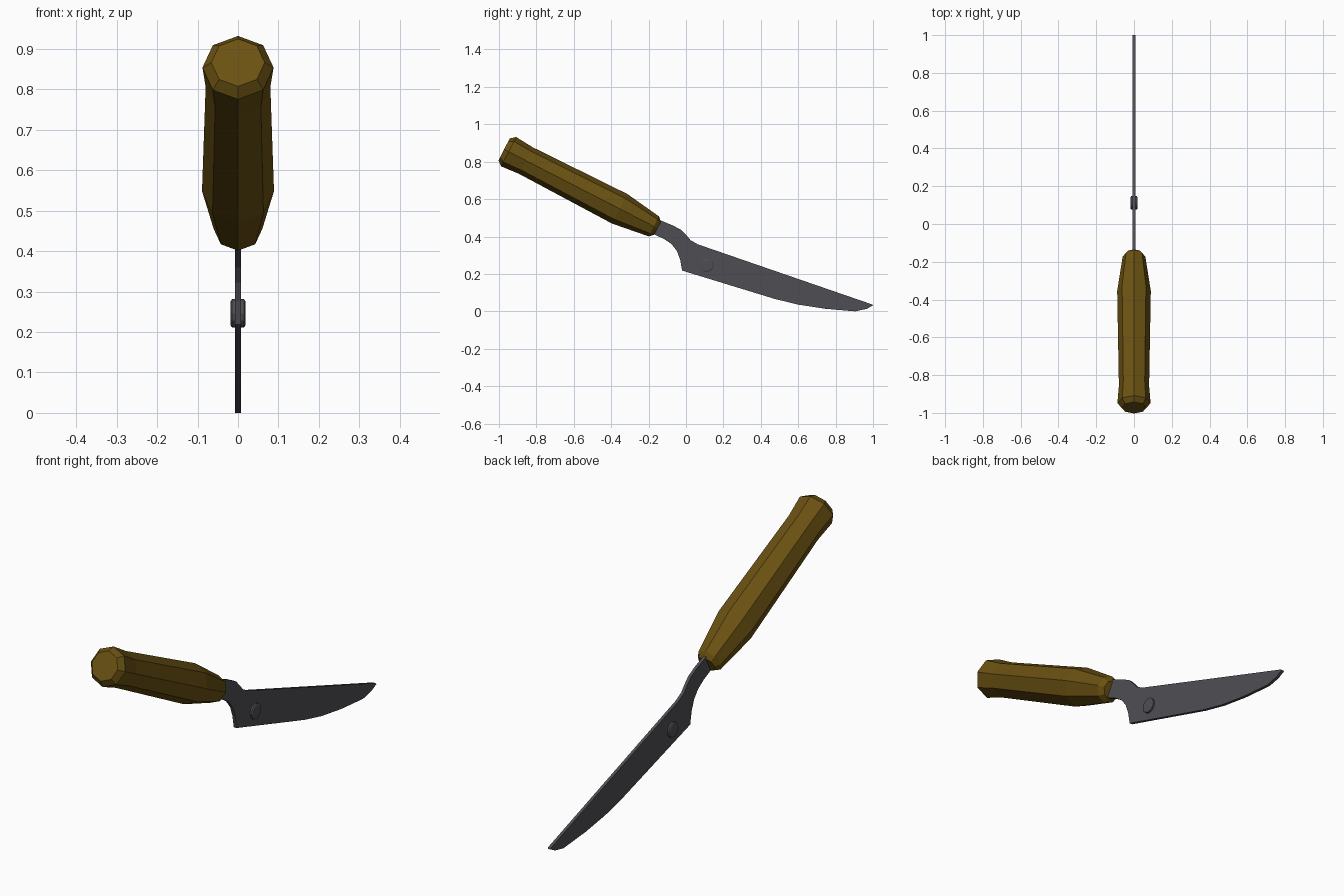
import bpy, bmesh, math
from mathutils import Vector

if "Cube" in bpy.data.objects:
    bpy.data.objects.remove(bpy.data.objects["Cube"])


def material(name, rgb):
    m = bpy.data.materials.new(name)
    m.diffuse_color = (*rgb, 1)
    m.use_nodes = True
    m.node_tree.nodes["Principled BSDF"].inputs["Base Color"].default_value = m.diffuse_color
    return m


def finish(bm, name, mat):
    bmesh.ops.recalc_face_normals(bm, faces=bm.faces)
    me = bpy.data.meshes.new(name)
    bm.to_mesh(me)
    bm.free()
    me.materials.append(mat)
    ob = bpy.data.objects.new(name, me)
    bpy.context.collection.objects.link(ob)
    return ob


def lathe(name, start, axis, side, profile, sides, mat):
    """Stack polygon rings of (distance, radius) along an axis."""
    bm = bmesh.new()
    start, axis, side = Vector(start), Vector(axis).normalized(), Vector(side).normalized()
    other = axis.cross(side)
    rings = []
    for s, r in profile:
        angles = [2 * math.pi * i / sides for i in range(sides)]
        rings.append([bm.verts.new(start + axis * s + r * (side * math.cos(a) + other * math.sin(a)))
                      for a in angles])
    for a, b in zip(rings, rings[1:]):
        for i in range(sides):
            j = (i + 1) % sides
            bm.faces.new((a[i], a[j], b[j], b[i]))
    bm.faces.new(rings[0])
    bm.faces.new(rings[-1])
    return finish(bm, name, mat)


wood = material("brown wood", (0.145, 0.083, 0.006))
steel = material("dark steel", (0.078, 0.076, 0.088))

# Octagonal handle, tilted down toward the blade
lathe("handle", (0, -0.9725, 0.866), (0, 0.889, -0.457), (1, 0, 0),
      [(0, 0.066), (0.027, 0.088), (0.13, 0.080), (0.695, 0.089), (0.90, 0.060), (0.922, 0.040)],
      8, wood)

# Flat blade with curved neck, running into the handle
outline = [(-0.20, 0.51), (-0.123, 0.481), (-0.07, 0.459), (-0.025, 0.435), (0.003, 0.406),
           (0.025, 0.38), (0.064, 0.358), (0.995, 0.037), (1.0, 0.031), (0.965, 0.013),
           (0.904, 0.0), (0.743, 0.014), (0.60, 0.036), (0.476, 0.066), (-0.021, 0.218),
           (-0.031, 0.275), (-0.048, 0.322), (-0.078, 0.36), (-0.12, 0.388), (-0.22, 0.435)]
bm = bmesh.new()
face = bm.faces.new([bm.verts.new((-0.007, y, z)) for y, z in outline])
ext = bmesh.ops.extrude_face_region(bm, geom=[face])
bmesh.ops.translate(bm, vec=(0.014, 0, 0),
                    verts=[v for v in ext["geom"] if isinstance(v, bmesh.types.BMVert)])
bmesh.ops.triangulate(bm, faces=[f for f in bm.faces if len(f.verts) > 4])
finish(bm, "blade", steel)

# Rivet through the blade
lathe("rivet", (-0.018, 0.112, 0.246), (1, 0, 0), (0, 0, 1),
      [(0, 0.030), (0.003, 0.035), (0.033, 0.035), (0.036, 0.030)], 12, steel)
